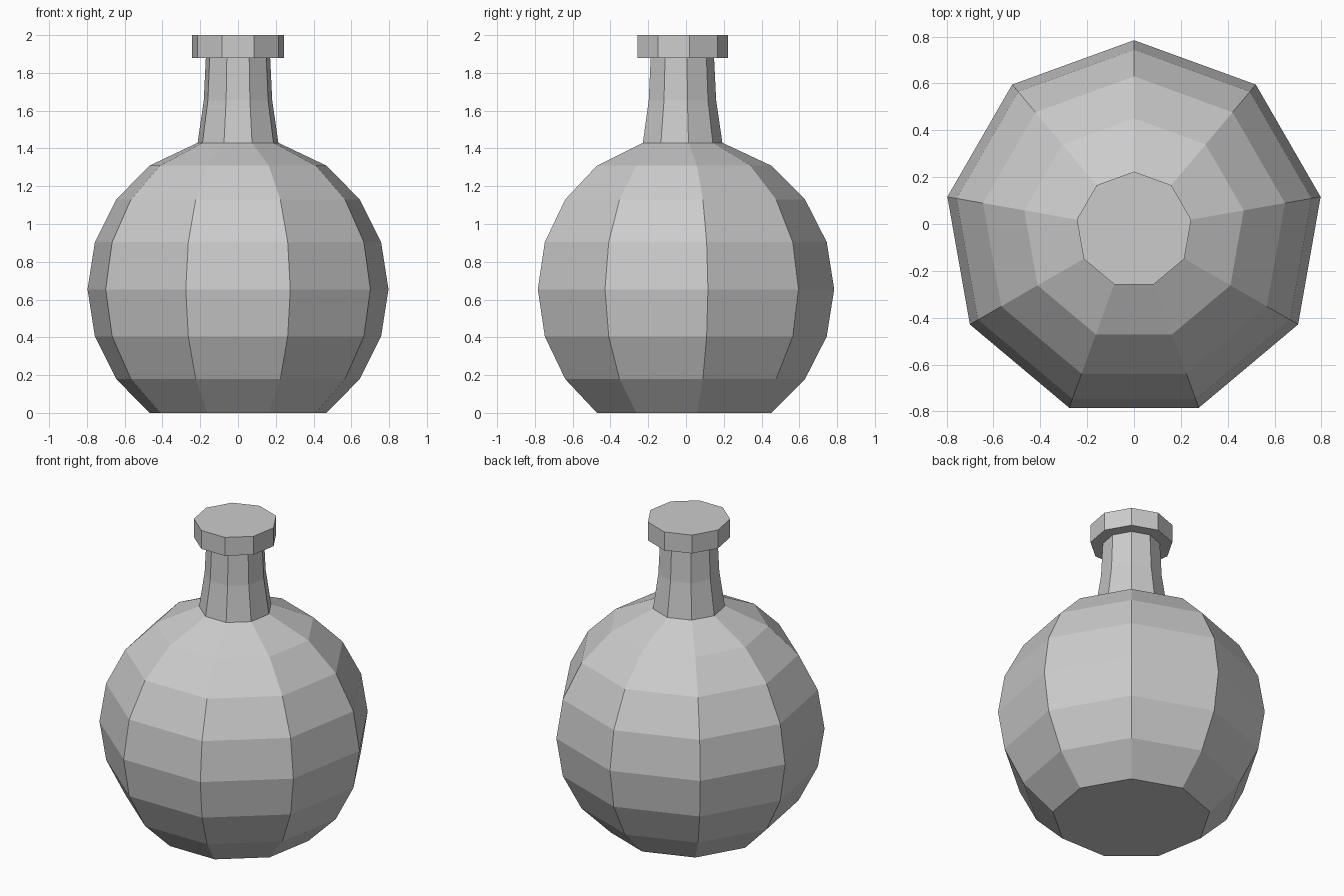
import bpy, bmesh
from math import sin, cos, tau, pi, radians

if "Cube" in bpy.data.objects:
    bpy.data.objects.remove(bpy.data.objects["Cube"])

SIDES = 9
CENTRE_Y = -0.0244  # centres the odd-sided outline on y = 0


def lathe(name, profile, cap_top=True):
    """Spin (radius, height) points into a closed flat-faced part."""
    bm = bmesh.new()
    rings = []
    for r, z in profile:
        rings.append([bm.verts.new((r * cos(pi / 2 + tau * i / SIDES),
                                    CENTRE_Y + r * sin(pi / 2 + tau * i / SIDES), z))
                      for i in range(SIDES)])
    for a, b in zip(rings, rings[1:]):
        for i in range(SIDES):
            j = (i + 1) % SIDES
            bm.faces.new((a[i], a[j], b[j], b[i]))
    bm.faces.new(rings[0][::-1])
    if cap_top:
        bm.faces.new(rings[-1])
    mesh = bpy.data.meshes.new(name)
    bm.to_mesh(mesh)
    bm.free()
    obj = bpy.data.objects.new(name, mesh)
    bpy.context.collection.objects.link(obj)
    return obj


# Round belly (truncated sphere) running into the tapering neck
R = 0.809
belly = [(R * cos(radians(a)), R * sin(radians(a)) + R * sin(radians(54)))
         for a in range(-54, 55, 18)]
neck = [(0.217, 1.43), (0.184, 1.655), (0.173, 1.88)]
lathe("flask", belly + neck, cap_top=False)

# Flat disc closing the neck
lathe("stopper", [(0.248, 1.88), (0.248, 2.0)])
